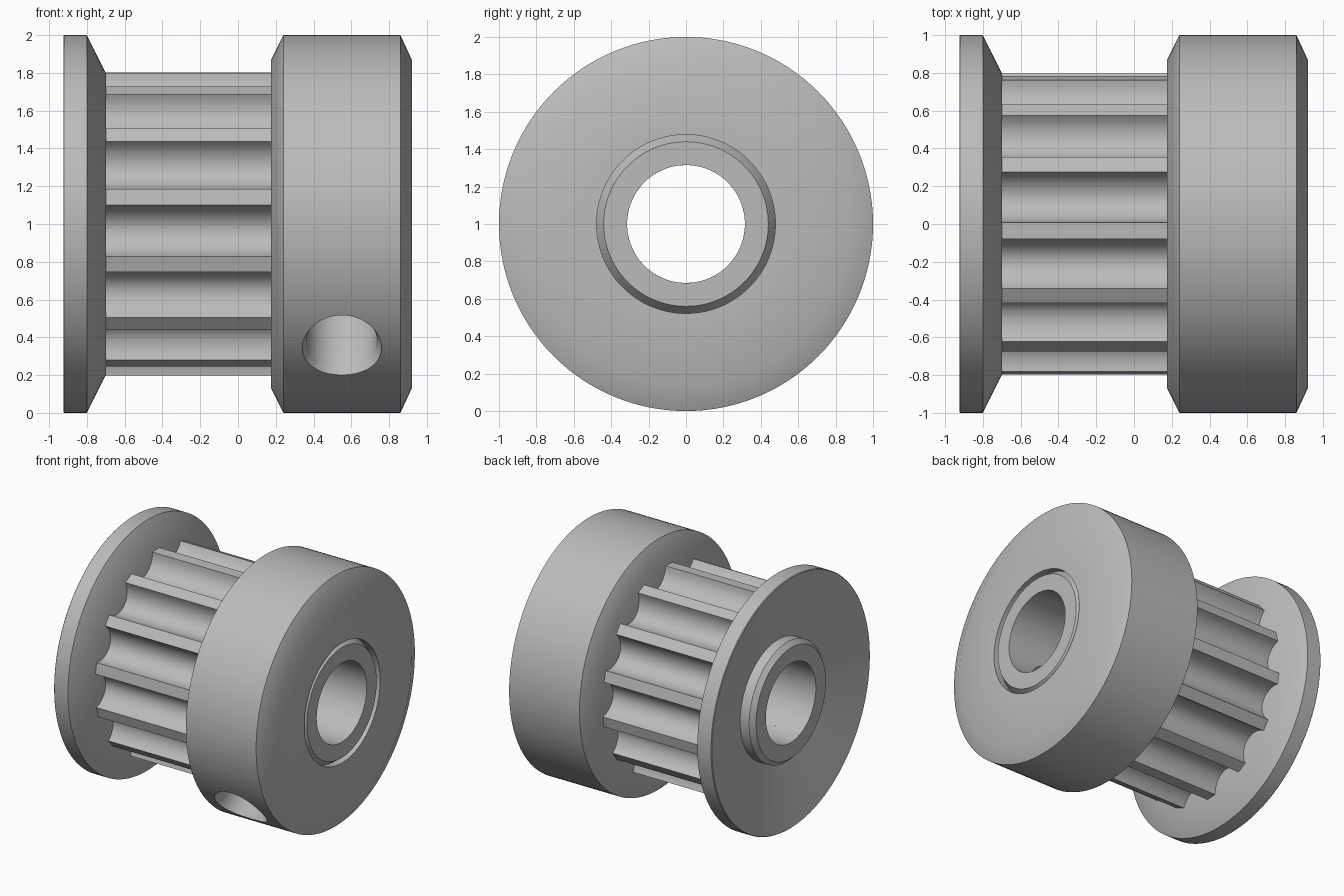
import bpy, bmesh
from math import sin, cos, pi, radians
from mathutils import Matrix, Vector

if "Cube" in bpy.data.objects:
    bpy.data.objects.remove(bpy.data.objects["Cube"])

steel = bpy.data.materials.new("grey metal")
steel.use_nodes = True
steel.diffuse_color = (0.5, 0.5, 0.5, 1)
steel.node_tree.nodes["Principled BSDF"].inputs["Base Color"].default_value = (0.5, 0.5, 0.5, 1)

AXIS_Z = 1.0
BORE = 0.315
ROUND = [2 * pi * i / 128 for i in range(128)]


def revolve(name, profile, angles=ROUND):
    """Sweep a closed (x, radius) profile about x; a radius may be a list, one per angle."""
    bm = bmesh.new()
    rings = []
    for i, a in enumerate(angles):
        ring = []
        for x, r in profile:
            r = r[i] if isinstance(r, list) else r
            ring.append(bm.verts.new((x, -r * cos(a), r * sin(a))))
        rings.append(ring)
    n = len(profile)
    for i, ring in enumerate(rings):
        after = rings[(i + 1) % len(rings)]
        for j in range(n):
            k = (j + 1) % n
            bm.faces.new((ring[j], ring[k], after[k], after[j]))
    bmesh.ops.remove_doubles(bm, verts=bm.verts, dist=1e-5)
    bmesh.ops.dissolve_degenerate(bm, edges=bm.edges, dist=1e-5)
    bmesh.ops.recalc_face_normals(bm, faces=bm.faces)
    mesh = bpy.data.meshes.new(name)
    bm.to_mesh(mesh)
    bm.free()
    mesh.materials.append(steel)
    obj = bpy.data.objects.new(name, mesh)
    bpy.context.collection.objects.link(obj)
    obj.location.z = AXIS_Z
    return obj


def select(obj):
    bpy.ops.object.select_all(action="DESELECT")
    obj.select_set(True)
    bpy.context.view_layer.objects.active = obj


# Dished end flange with its raised, chamfered boss
flange = revolve("end_flange", [
    (-0.925, BORE), (-0.925, 0.44), (-0.89, 0.475), (-0.81, 0.475),
    (-0.925, 0.995), (-0.92, 1.0), (-0.80, 1.0), (-0.70, 0.80), (-0.70, BORE)])

# Toothed barrel: rounded grooves between narrow lands
TEETH, TIP, DEPTH, STEPS = 14, 0.803, 0.135, 12
pitch = 2 * pi / TEETH
half_groove = pitch / 2 - radians(3.1)
angles, radii = [], []
for tooth in range(TEETH):
    middle = radians(10.3) + (tooth + 0.5) * pitch
    for s in range(STEPS + 1):
        t = pi * s / STEPS
        angles.append(middle - half_groove * cos(t))
        radii.append(TIP - DEPTH * sin(t))
barrel = revolve("toothed_barrel", [
    (-0.70, BORE), (-0.70, radii), (0.175, radii), (0.175, BORE)], angles)

# Thick collar with chamfered rims and a ring groove around the bore sleeve
collar = revolve("clamp_collar", [
    (0.175, BORE), (0.175, 0.87), (0.24, 1.0), (0.86, 1.0), (0.92, 0.87),
    (0.92, 0.478), (0.86, 0.478), (0.87, 0.472), (0.915, 0.44), (0.915, BORE)])

# Countersunk radial screw hole through the collar
cutter = revolve("screw_hole_cutter", [
    (0.1, 0), (0.1, 0.187), (0.94, 0.187), (0.98, 0.21), (1.1, 0.21), (1.1, 0)], ROUND[::2])
cutter.hide_render = True
tilt = radians(41)
aim = Vector((0, -cos(tilt), -sin(tilt))).to_track_quat("X", "Z").to_matrix().to_4x4()
cutter.matrix_world = Matrix.Translation((0.55, 0, AXIS_Z)) @ aim
bpy.context.view_layer.update()
cut = collar.modifiers.new("screw_hole", "BOOLEAN")
cut.operation = "DIFFERENCE"
cut.solver = "EXACT"
cut.object = cutter
select(collar)
bpy.ops.object.modifier_apply(modifier=cut.name)
bpy.data.objects.remove(cutter)

for part in (flange, barrel, collar):
    select(part)
    bpy.ops.object.shade_smooth_by_angle(angle=radians(30))
